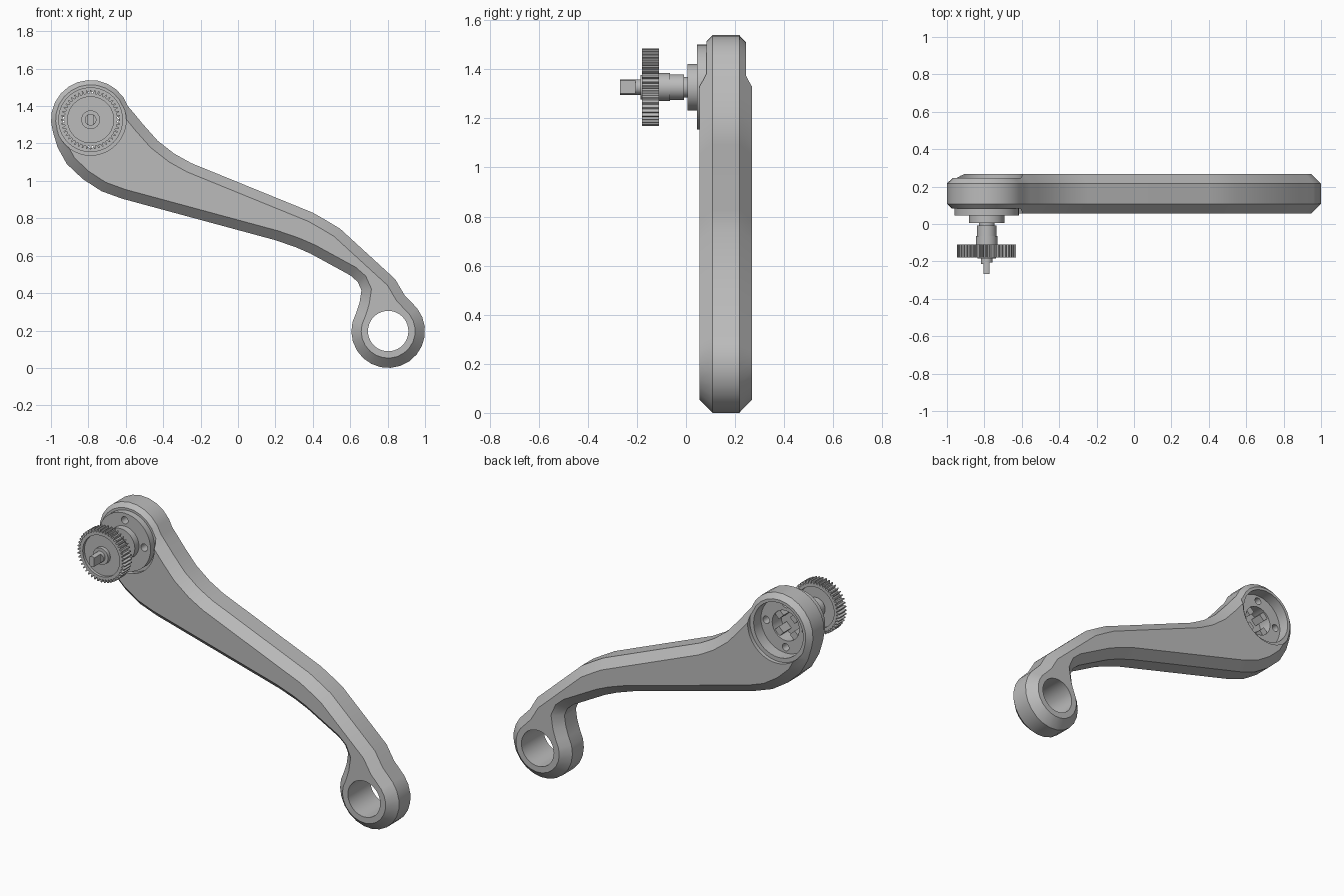
import bpy, bmesh, math
from mathutils import Vector

cube = bpy.data.objects.get("Cube")
if cube:
    bpy.data.objects.remove(cube)

grey = bpy.data.materials.new("plain_grey")
grey.use_nodes = True
GREY = (0.5, 0.5, 0.5, 1)
grey.diffuse_color = GREY
grey.node_tree.nodes["Principled BSDF"].inputs["Base Color"].default_value = GREY

HUB = Vector((-0.788, 1.327))
EYE = Vector((0.803, 0.197))


def arc(center, r, start, end, n):
    angles = [math.radians(start + (end - start) * i / n) for i in range(n + 1)]
    return [center + r * Vector((math.cos(a), math.sin(a))) for a in angles]


def circle(center, r, n=40):
    return arc(center, r, 0, 360, n)[:-1]


def loft(name, sections):
    """Closed solid through (y, outline) sections lying in x-z planes."""
    bm = bmesh.new()
    loops = [[bm.verts.new((p[0], y, p[1])) for p in pts] for y, pts in sections]
    n = len(loops[0])
    for a, b in zip(loops, loops[1:]):
        for i in range(n):
            j = (i + 1) % n
            bm.faces.new((a[i], a[j], b[j], b[i]))
    bm.faces.new(loops[0])
    bm.faces.new(loops[-1])
    bmesh.ops.recalc_face_normals(bm, faces=bm.faces)
    mesh = bpy.data.meshes.new(name)
    bm.to_mesh(mesh)
    bm.free()
    mesh.materials.append(grey)
    ob = bpy.data.objects.new(name, mesh)
    bpy.context.collection.objects.link(ob)
    return ob


def turned(name, profile, center=HUB, n=40):
    """Round part about the y direction from (y, radius) pairs."""
    return loft(name, [(y, circle(center, r, n)) for y, r in profile])


def cylinder(name, center, r, y0, y1, n=40):
    return turned(name, [(y0, r), (y1, r)], center, n)


def cut(target, cutter):
    mod = target.modifiers.new("cut", 'BOOLEAN')
    mod.operation = 'DIFFERENCE'
    mod.solver = 'EXACT'
    mod.object = cutter
    bpy.context.view_layer.objects.active = target
    bpy.ops.object.modifier_apply(modifier=mod.name)
    bpy.data.objects.remove(cutter)


def inset(pts, d):
    """Move a counter-clockwise outline inwards by d with mitred corners."""
    out = []
    for i, p in enumerate(pts):
        e1 = (p - pts[i - 1]).normalized()
        e2 = (pts[(i + 1) % len(pts)] - p).normalized()
        n1, n2 = Vector((-e1.y, e1.x)), Vector((-e2.y, e2.x))
        m = (n1 + n2).normalized()
        out.append(p + m * d / max(m.dot(n1), 0.5))
    return out


# Chamfered crank arm
lower = [(-0.965, 1.18), (-0.915, 1.09), (-0.83, 1.01), (-0.73, 0.945),
         (-0.62, 0.905), (0.2, 0.683), (0.31, 0.645), (0.39, 0.61), (0.6, 0.495),
         (0.64, 0.46), (0.66, 0.415), (0.65, 0.35)]
upper = [(0.89, 0.39), (0.84, 0.475), (0.545, 0.745), (0.47, 0.79), (0.4, 0.83),
         (-0.25, 1.095), (-0.34, 1.145), (-0.43, 1.215), (-0.51, 1.305), (-0.555, 1.36)]
outline = (arc(HUB, 0.212, 20, 198, 12) + [Vector(p) for p in lower]
           + arc(EYE, 0.197, 150, 398, 16) + [Vector(p) for p in upper])
face = inset(outline, 0.052)
arm = loft("crank_arm", [(0.055, face), (0.108, outline), (0.217, outline), (0.268, face)])

# Eye hole, hub seats and the stepped bore in the back
cut(arm, cylinder("eye_cutter", EYE, 0.108, -0.1, 0.4))
cut(arm, cylinder("front_seat_cutter", HUB, 0.19, 0.0, 0.083))
cut(arm, cylinder("back_seat_cutter", HUB, 0.19, 0.245, 0.4))
cut(arm, cylinder("bore_cutter", HUB, 0.165, 0.175, 0.35))
cut(arm, cylinder("socket_cutter", HUB, 0.09, 0.07, 0.3))

# Front flange
flange = turned("flange", [(0.045, 0.173), (0.09, 0.173)])

# Screw holes through flange and hub floor
for k in range(4):
    a = k * math.pi / 2
    spot = HUB + 0.13 * Vector((math.cos(a), math.sin(a)))
    for part in (arm, flange):
        cut(part, cylinder("screw_cutter", spot, 0.022, 0.0, 0.3, 16))

# Four drive tabs inside the socket
tabs = []
for k in range(4):
    a = math.radians(45 + 90 * k)
    u, v = Vector((math.cos(a), math.sin(a))), Vector((-math.sin(a), math.cos(a)))
    box = [HUB + u * s + v * t for s, t in
           ((0.052, -0.022), (0.095, -0.022), (0.095, 0.022), (0.052, 0.022))]
    tabs.append(loft("drive_tab_%d" % (k + 1), [(0.085, box), (0.165, box)]))

# Boss and stepped shaft
boss = cylinder("boss", HUB, 0.095, 0.006, 0.05)
shaft = turned("shaft", [(0.02, 0.042), (-0.008, 0.042), (-0.008, 0.052), (-0.065, 0.052),
                         (-0.065, 0.057), (-0.12, 0.057)], n=32)

# Spur gear with a recessed web on both sides
TEETH = 44
teeth = []
for i in range(TEETH):
    for f, r in ((-0.3, 0.141), (-0.14, 0.158), (0.14, 0.158), (0.3, 0.141)):
        a = 2 * math.pi * (i + f) / TEETH
        teeth.append(HUB + r * Vector((math.cos(a), math.sin(a))))
gear = loft("spur_gear", [(-0.18, teeth), (-0.11, teeth)])
cut(gear, cylinder("web_cutter", HUB, 0.123, -0.3, -0.163))
cut(gear, cylinder("web_cutter", HUB, 0.123, -0.127, 0.1))
hub = cylinder("gear_hub", HUB, 0.05, -0.185, -0.11, 32)

# Shaft tip with flats on its sides
tip = cylinder("shaft_tip", HUB, 0.031, -0.268, -0.17, 24)
for side, depth in ((1, -0.205), (-1, -0.215)):
    flat = [HUB + Vector((side * s, t)) for s, t in
            ((0.016, -0.1), (0.1, -0.1), (0.1, 0.1), (0.016, 0.1))]
    cut(tip, loft("flat_cutter", [(-0.4, flat), (depth, flat)]))

# Smooth round walls, crisp edges
bpy.ops.object.select_all(action='DESELECT')
for ob in [arm, flange, boss, shaft, gear, hub, tip] + tabs:
    ob.select_set(True)
bpy.context.view_layer.objects.active = arm
bpy.ops.object.shade_smooth_by_angle(angle=math.radians(28))
